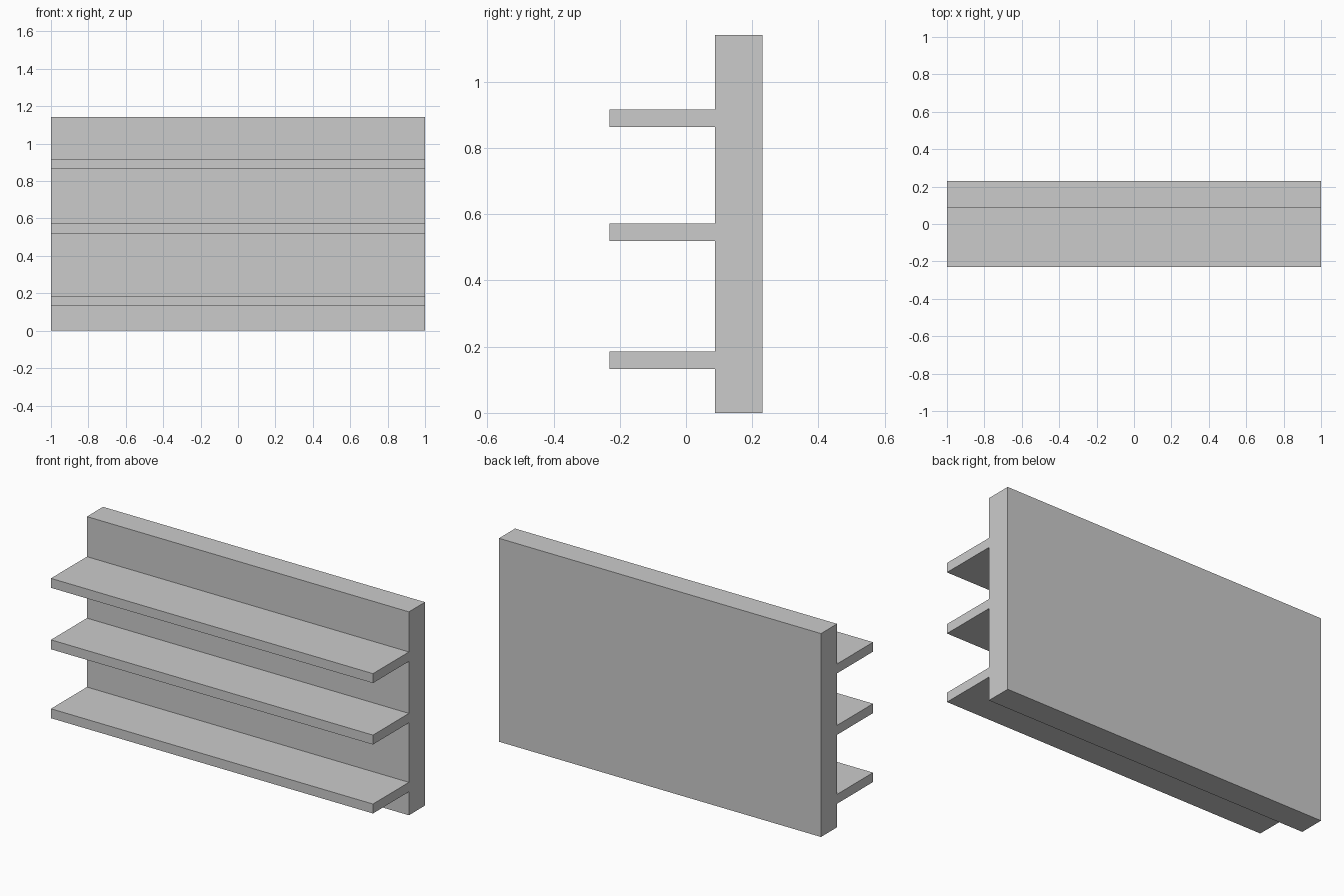
import bpy

cube = bpy.data.objects.get("Cube")
if cube:
    bpy.data.objects.remove(cube, do_unlink=True)

# Single plain grey finish
grey = bpy.data.materials.new("light_grey")
grey.use_nodes = True
colour = (0.6, 0.6, 0.6, 1)
grey.diffuse_color = colour
grey.node_tree.nodes["Principled BSDF"].inputs["Base Color"].default_value = colour

WIDTH = 2.0
BACK, PANEL_FRONT, SHELF_FRONT = 0.231, 0.088, -0.231
HEIGHT = 1.142
SHELF_THICKNESS = 0.053


def board(name, y0, y1, z0, z1):
    """Full-width box between two depths and two heights."""
    bpy.ops.mesh.primitive_cube_add(size=1, location=(0, (y0 + y1) / 2, (z0 + z1) / 2))
    obj = bpy.context.object
    obj.name = obj.data.name = name
    for v in obj.data.vertices:
        v.co.x *= WIDTH
        v.co.y *= y1 - y0
        v.co.z *= z1 - z0
    obj.data.materials.append(grey)
    return obj


# Upright back panel
board("back_panel", PANEL_FRONT, BACK, 0, HEIGHT)

# Three shelves projecting from the panel
shelves = {"lower_shelf": 0.132, "middle_shelf": 0.519, "upper_shelf": 0.864}
for name, z in shelves.items():
    board(name, SHELF_FRONT, PANEL_FRONT, z, z + SHELF_THICKNESS)
